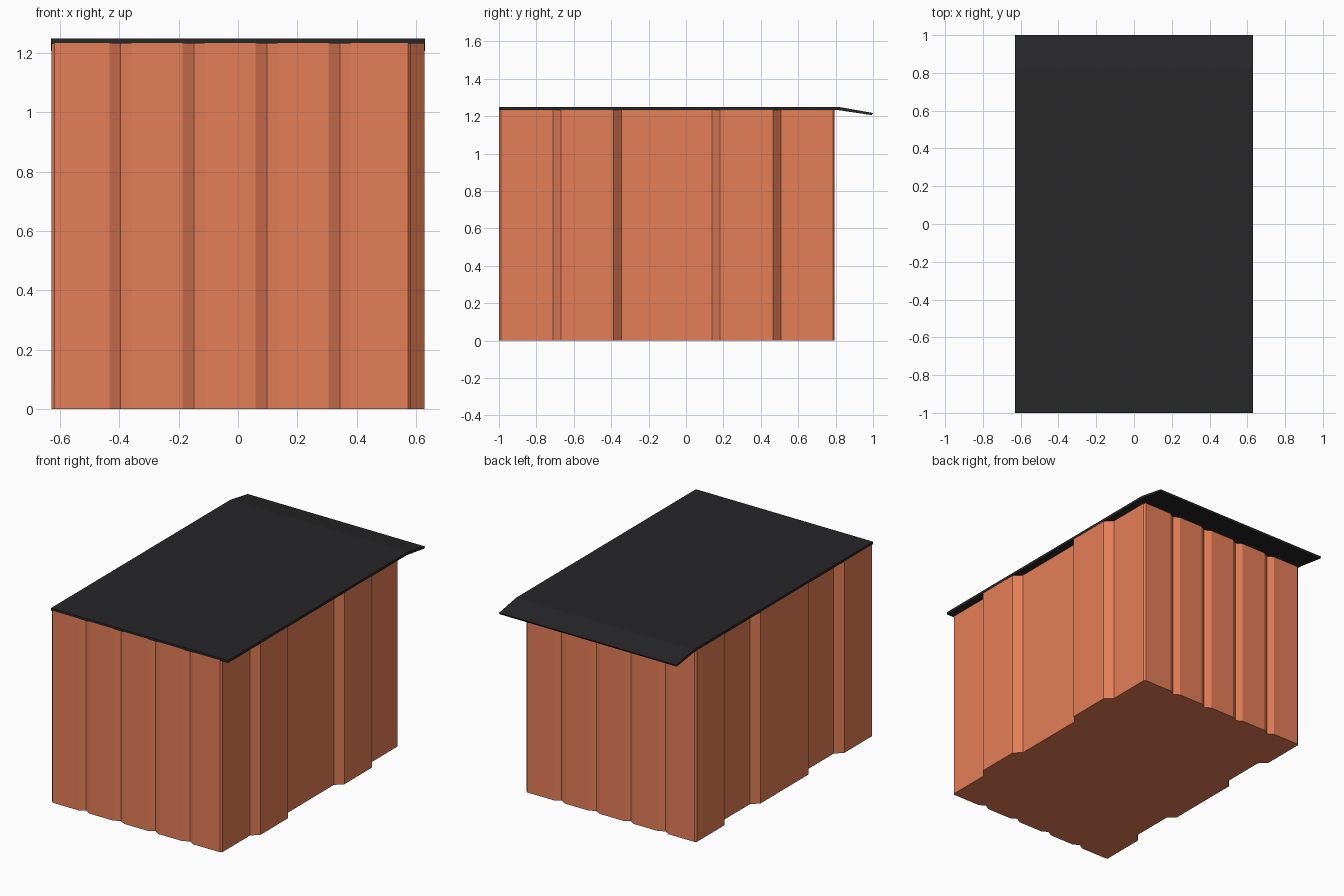
import bpy, bmesh

if "Cube" in bpy.data.objects:
    bpy.data.objects.remove(bpy.data.objects["Cube"])


def material(name, rgb):
    m = bpy.data.materials.new(name)
    m.diffuse_color = (*rgb, 1)
    m.use_nodes = True
    m.node_tree.nodes["Principled BSDF"].inputs["Base Color"].default_value = m.diffuse_color
    return m


def prism(name, base, offset, mat):
    """Closed solid: polygon swept along an offset."""
    bm = bmesh.new()
    face = bm.faces.new([bm.verts.new(p) for p in base])
    new = bmesh.ops.extrude_face_region(bm, geom=[face])["geom"]
    bmesh.ops.translate(bm, vec=offset,
                        verts=[v for v in new if isinstance(v, bmesh.types.BMVert)])
    bmesh.ops.recalc_face_normals(bm, faces=bm.faces)
    mesh = bpy.data.meshes.new(name)
    bm.to_mesh(mesh)
    bm.free()
    mesh.materials.append(mat)
    obj = bpy.data.objects.new(name, mesh)
    bpy.context.collection.objects.link(obj)
    return obj


clay = material("clay_siding", (0.78, 0.21, 0.095))
black = material("black_roofing", (0.02, 0.02, 0.022))

FRONT, BACK = -1.0, 0.795
OUT, IN = 0.628, 0.583      # outer and recessed side wall positions
GROOVES = [-0.395, -0.149, 0.097, 0.343]
G, D, C = 0.038, 0.022, 0.01  # groove half width, depth, corner chamfer
HEIGHT = 1.234

# Front wall outline with V grooves, left to right
front = [(-OUT + C, FRONT)]
for x in GROOVES:
    front += [(x - G, FRONT), (x, FRONT + D), (x + G, FRONT)]
front.append((IN - C, FRONT))

# Right wall: two raised bays; left wall runs parallel to it
steps = [(-0.712, -0.667), (-0.388, -0.345), (0.14, 0.183), (0.465, 0.508)]
side = [(0, FRONT + C)]
for i, (a, b) in enumerate(steps):
    side += [(i % 2, a), ((i + 1) % 2, b)]
side.append((0, BACK - C))
right = [(IN + k * (OUT - IN), y) for k, y in side]
left = [(-OUT + k * (OUT - IN), y) for k, y in reversed(side)]

# Back wall mirrors the front grooves
back = [(x, BACK + FRONT - y) for x, y in reversed(front)]

outline = front + right + back + left
prism("corrugated_walls", [(x, y, 0) for x, y in outline], (0, 0, HEIGHT), clay)

# Thin roof sheet with a drooping rear overhang
roof = [(-1.0, 1.232), (0.815, 1.232), (0.993, 1.206),
        (1.0, 1.217), (0.825, 1.248), (-1.0, 1.248)]
prism("roof", [(-0.63, y, z) for y, z in roof], (1.26, 0, 0), black)
